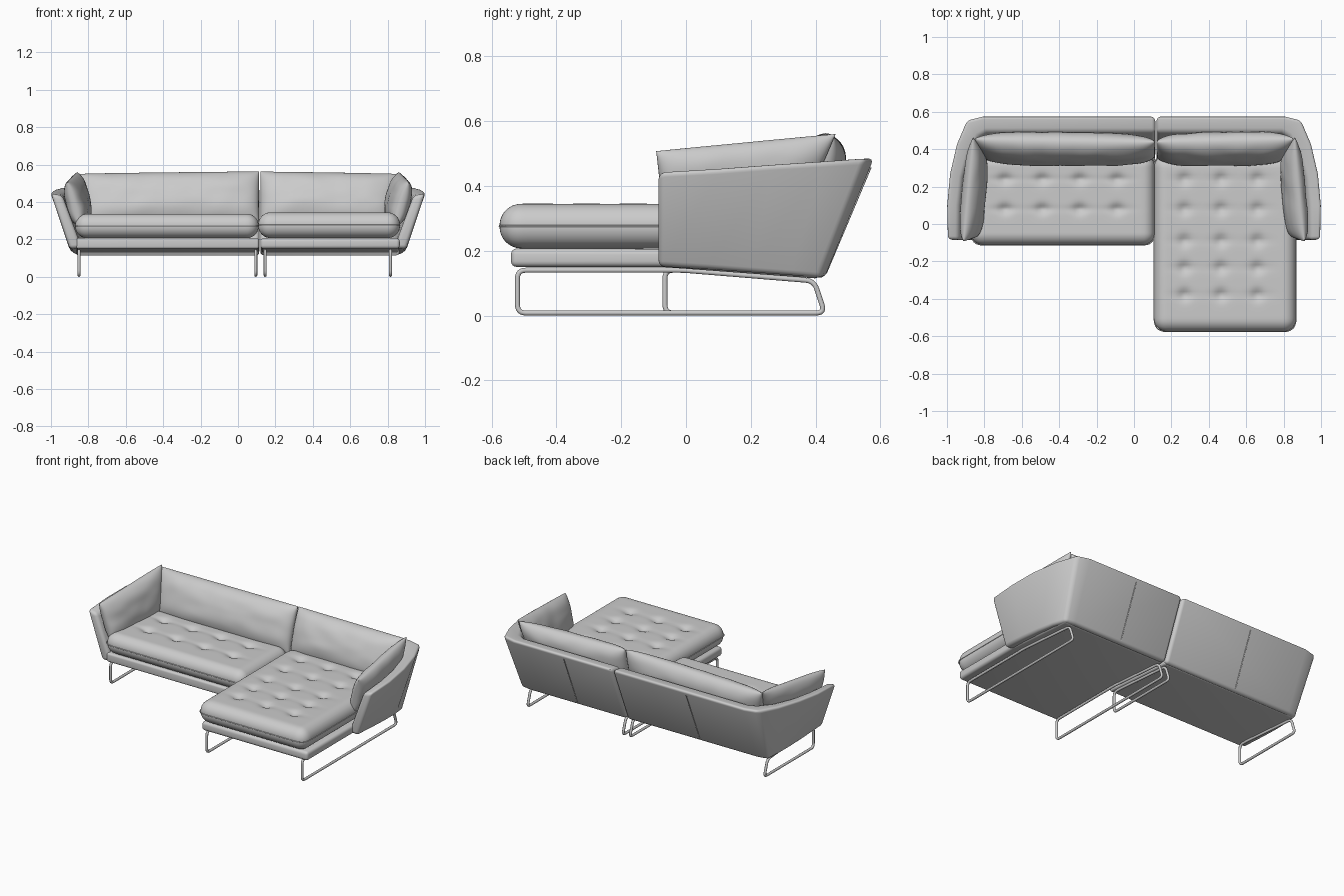
import bpy, bmesh, math
from mathutils import Vector, noise

if "Cube" in bpy.data.objects:
    bpy.data.objects.remove(bpy.data.objects["Cube"])


def finish(name, bm, angle=40, bevel=0.0):
    bmesh.ops.recalc_face_normals(bm, faces=bm.faces)
    me = bpy.data.meshes.new(name)
    bm.to_mesh(me)
    bm.free()
    ob = bpy.data.objects.new(name, me)
    bpy.context.collection.objects.link(ob)
    bpy.ops.object.select_all(action='DESELECT')
    ob.select_set(True)
    bpy.context.view_layer.objects.active = ob
    if bevel:
        m = ob.modifiers.new("soft_edges", 'BEVEL')
        m.width, m.segments = bevel, 4
        m.limit_method, m.angle_limit = 'ANGLE', math.radians(35)
        bpy.ops.object.modifier_apply(modifier=m.name)
    bpy.ops.object.shade_smooth_by_angle(angle=math.radians(angle))
    return ob


def loft(name, sections, bevel):
    bm = bmesh.new()
    rings = [[bm.verts.new(p) for p in s] for s in sections]
    n = len(rings[0])
    for a, b in zip(rings, rings[1:]):
        for i in range(n):
            j = (i + 1) % n
            bm.faces.new((a[i], a[j], b[j], b[i]))
    bm.faces.new(rings[0])
    bm.faces.new(rings[-1])
    return finish(name, bm, 40, bevel)


def tube(name, pts, radius, fillet=0.0, cyclic=True):
    pts = [Vector(p) for p in pts]
    path = []
    for i, p in enumerate(pts):
        if not fillet:
            path.append(p)
            continue
        a = p + (pts[i - 1] - p).normalized() * fillet
        b = p + (pts[(i + 1) % len(pts)] - p).normalized() * fillet
        for k in range(7):
            t = k / 6
            path.append(a * (1 - t) ** 2 + p * 2 * t * (1 - t) + b * t * t)
    cu = bpy.data.curves.new(name, 'CURVE')
    cu.dimensions = '3D'
    cu.bevel_depth, cu.bevel_resolution = radius, 3
    sp = cu.splines.new('POLY')
    sp.points.add(len(path) - 1)
    for q, p in zip(sp.points, path):
        q.co = (*p, 1)
    sp.use_cyclic_u = cyclic
    ob = bpy.data.objects.new(name, cu)
    bpy.context.collection.objects.link(ob)
    bpy.ops.object.select_all(action='DESELECT')
    ob.select_set(True)
    bpy.context.view_layer.objects.active = ob
    bpy.ops.object.convert(target='MESH')


def seat_cushion(name, lo, hi, tufts):
    # rounded box with button dimples pressed into the top
    lo, hi = Vector(lo), Vector(hi)
    c, h = (lo + hi) / 2, (hi - lo) / 2
    r = h.z * 0.97
    bm = bmesh.new()
    bmesh.ops.create_cube(bm, size=2)
    bmesh.ops.subdivide_edges(bm, edges=bm.edges[:], cuts=52, use_grid_fill=True)
    for v in bm.verts:
        p = Vector([v.co[i] * h[i] for i in range(3)])
        q = Vector([max(r - h[i], min(h[i] - r, p[i])) for i in range(3)])
        p = c + q + (p - q).normalized() * r
        if p.z > c.z:
            w = (p.z - c.z) / h.z
            for x, y in tufts:
                dx, dy = p.x - x, p.y - y
                p.z -= w * (0.016 * math.exp(-(dx * dx + dy * dy) / 0.0009)
                            + 0.006 * math.exp(-(dx / 0.075) ** 2 - (dy / 0.018) ** 2))
        v.co = p
    finish(name, bm, 60)
    # piping around the middle of the cushion
    x0, x1, y0, y1 = lo.x, hi.x, lo.y, hi.y
    tube(name + "_piping", [(x0, y0, c.z), (x1, y0, c.z), (x1, y1, c.z), (x0, y1, c.z)],
         0.003, r)


def pillow(name, corners, half):
    # puffed quad: corners are bottom a, bottom b, top b, top a
    a, b, c, d = [Vector(p) for p in corners]
    nrm = ((b - a).cross(d - a)).normalized()
    n = 36
    bm = bmesh.new()
    grids = []
    for side in (1, -1):
        g = []
        for i in range(n + 1):
            u = math.sin((i / n - 0.5) * math.pi)
            row = []
            for j in range(n + 1):
                v = math.sin((j / n - 0.5) * math.pi)
                s, t = (u + 1) / 2, (v + 1) / 2
                p = (a * (1 - s) + b * s) * (1 - t) + (d * (1 - s) + c * s) * t
                puff = max(0, 1 - u ** 4) ** 0.42 * max(0, 1 - abs(v) ** 2.6) ** 0.55
                wr = 0.006 * noise.noise(Vector((p.x * 9, p.y * 9, p.z * 14))) * puff
                row.append(bm.verts.new(p + nrm * side * (half * puff + wr)))
            g.append(row)
        grids.append(g)
        for i in range(n):
            for j in range(n):
                bm.faces.new((g[i][j], g[i + 1][j], g[i + 1][j + 1], g[i][j + 1]))
    bmesh.ops.remove_doubles(bm, verts=bm.verts[:], dist=0.0002)
    finish(name, bm, 75)


# Flared shell: (outer top, outer bottom, inner top, inner bottom) along arm and back
ARM = [
    ((1.000, -0.085, 0.445), (0.900, -0.085, 0.150), (0.938, -0.085, 0.432), (0.835, -0.085, 0.155)),
    ((1.004, 0.100, 0.455), (0.898, 0.070, 0.140), (0.935, 0.100, 0.445), (0.830, 0.060, 0.150)),
    ((0.988, 0.270, 0.468), (0.893, 0.200, 0.130), (0.918, 0.250, 0.455), (0.825, 0.180, 0.145)),
    ((0.950, 0.430, 0.478), (0.883, 0.320, 0.121), (0.880, 0.385, 0.465), (0.815, 0.280, 0.140)),
    ((0.895, 0.558, 0.486), (0.865, 0.415, 0.113), (0.832, 0.468, 0.474), (0.790, 0.340, 0.135)),
    ((0.810, 0.580, 0.487), (0.800, 0.425, 0.112), (0.790, 0.492, 0.475), (0.760, 0.345, 0.135)),
]


def shell(name, sx, x_end):
    secs = [[Vector((p[0] * sx, p[1], p[2])) for p in (s[0], s[2], s[3], s[1])] for s in ARM]
    secs.append([Vector((x_end, p.y, p.z)) for p in secs[-1]])
    loft(name, secs, 0.02)


shell("left_shell", -1, 0.114)
shell("right_shell", 1, 0.120)


# Seat platforms
def base(name, x0, x1, y0):
    prof = [(y0, 0.150), (-0.075, 0.150), (0.41, 0.114), (0.42, 0.205), (y0, 0.207)]
    loft(name, [[(x, y, z) for y, z in prof] for x in (x0, x1)], 0.018)


base("left_base", -0.865, 0.112, -0.088)
base("chaise_base", 0.120, 0.865, -0.540)

# Seat cushions
seat_cushion("left_seat", (-0.870, -0.112, 0.207), (0.110, 0.370, 0.337),
             [(x, y) for x in (-0.69, -0.49, -0.29, -0.09) for y in (0.08, 0.24)])
seat_cushion("chaise_seat", (0.108, -0.575, 0.207), (0.866, 0.370, 0.345),
             [(x, y) for x in (0.27, 0.465, 0.66) for y in (0.24, 0.08, -0.09, -0.235, -0.38)])

# Back pillows
pillow("left_back_pillow", [(-0.80, 0.355, 0.285), (0.110, 0.355, 0.285),
                            (0.113, 0.440, 0.562), (-0.855, 0.455, 0.550)], 0.078)
pillow("right_back_pillow", [(0.122, 0.355, 0.285), (0.80, 0.355, 0.285),
                             (0.855, 0.455, 0.550), (0.119, 0.440, 0.562)], 0.078)

# Arm pillows
for side, sx in (("left", -1), ("right", 1)):
    pillow(side + "_arm_pillow", [(sx * 0.845, -0.065, 0.270), (sx * 0.805, 0.340, 0.285),
                                  (sx * 0.860, 0.462, 0.560), (sx * 0.912, -0.092, 0.507)], 0.055)

# Sled leg frames
for name, x, y0 in (("left_outer_leg", -0.850, -0.065), ("left_inner_leg", 0.095, -0.065),
                    ("chaise_inner_leg", 0.145, -0.520), ("chaise_outer_leg", 0.815, -0.520)):
    pts = [(x, y0, 0.008), (x, y0, 0.140), (x, -0.010, 0.140), (x, 0.395, 0.107), (x, 0.428, 0.008)]
    tube(name, pts, 0.008, 0.026)

# Stitched seams down the back
for i, x in enumerate((-0.40, 0.46)):
    tube("back_seam_%d" % (i + 1), [(x, 0.432, 0.130), (x, 0.570, 0.457)], 0.0025, 0, False)
